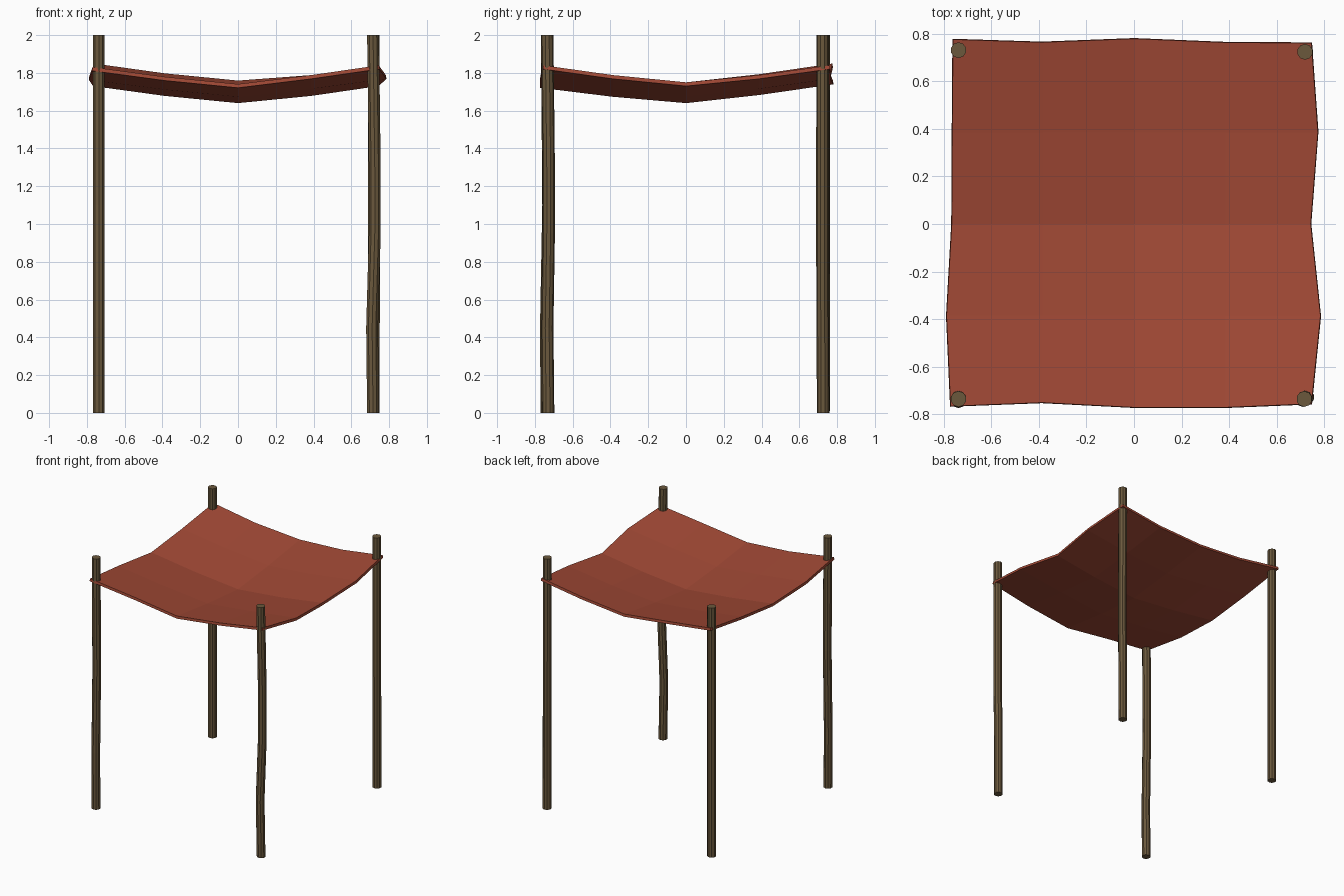
import bpy
import bmesh
import math
from mathutils import Vector

cube = bpy.data.objects.get("Cube")
if cube:
    bpy.data.objects.remove(cube, do_unlink=True)


def make_material(name, color):
    mat = bpy.data.materials.new(name)
    mat.use_nodes = True
    mat.diffuse_color = (*color, 1)
    mat.node_tree.nodes["Principled BSDF"].inputs["Base Color"].default_value = (*color, 1)
    return mat


cloth = make_material("red cloth", (0.36, 0.067, 0.036))
wood = make_material("brown wood", (0.145, 0.098, 0.046))


def make_object(name, bm, mat):
    bmesh.ops.recalc_face_normals(bm, faces=bm.faces)
    mesh = bpy.data.meshes.new(name)
    bm.to_mesh(mesh)
    bm.free()
    mesh.materials.append(mat)
    obj = bpy.data.objects.new(name, mesh)
    bpy.context.scene.collection.objects.link(obj)
    return obj


# Poles: stacked rings along a slightly wandering centre line
def make_pole(name, path, radius=0.033, sides=10):
    bm = bmesh.new()
    rings = []
    for centre in path:
        ring = []
        for i in range(sides):
            a = math.tau * (i + 0.5) / sides
            offset = Vector((math.cos(a), math.sin(a), 0)) * radius
            ring.append(bm.verts.new(Vector(centre) + offset))
        rings.append(ring)
    for low, high in zip(rings, rings[1:]):
        for i in range(sides):
            j = (i + 1) % sides
            bm.faces.new((low[i], low[j], high[j], high[i]))
    bm.faces.new(rings[0][::-1])
    bm.faces.new(rings[-1])
    return make_object(name, bm, wood)


make_pole("front_left_pole", [(0.715, -0.73, 0), (0.71, -0.735, 0.45), (0.724, -0.727, 0.95),
                              (0.724, -0.727, 1.3), (0.715, -0.735, 2)])
make_pole("front_right_pole", [(-0.737, -0.737, 0), (-0.737, -0.74, 0.45),
                               (-0.737, -0.728, 1.1), (-0.737, -0.735, 2)])
make_pole("back_left_pole", [(0.718, 0.726, 0), (0.72, 0.722, 0.9), (0.718, 0.723, 2)])
make_pole("back_right_pole", [(-0.737, 0.73, 0.01), (-0.737, 0.73, 2)])

# Canopy: sagging cloth grid with uneven hems
front_hem = [-0.765, -0.75, -0.77, -0.77, -0.755]
back_hem = [0.775, 0.763, 0.778, 0.762, 0.76]
right_hem = [-0.77, -0.787, -0.765, -0.763, -0.76]
left_hem = [0.745, 0.783, 0.742, 0.772, 0.745]
sag = [0.09, 0.038, 0, 0.038, 0.09]

bm = bmesh.new()
grid = []
for row in range(5):
    line = []
    for col in range(5):
        x, y = (col - 2) * 0.385, (row - 2) * 0.385
        x = {0: right_hem[row], 4: left_hem[row]}.get(col, x)
        y = {0: front_hem[col], 4: back_hem[col]}.get(row, y)
        tilt = 0.012 * y if col < 3 else 0
        line.append(bm.verts.new((x, y, 1.66 + sag[row] + sag[col] + tilt)))
    grid.append(line)
for row in range(4):
    for col in range(4):
        bm.faces.new((grid[row][col], grid[row][col + 1],
                      grid[row + 1][col + 1], grid[row + 1][col]))
canopy = make_object("cloth_canopy", bm, cloth)
thickness = canopy.modifiers.new("cloth thickness", "SOLIDIFY")
thickness.thickness = 0.02
thickness.offset = -1
